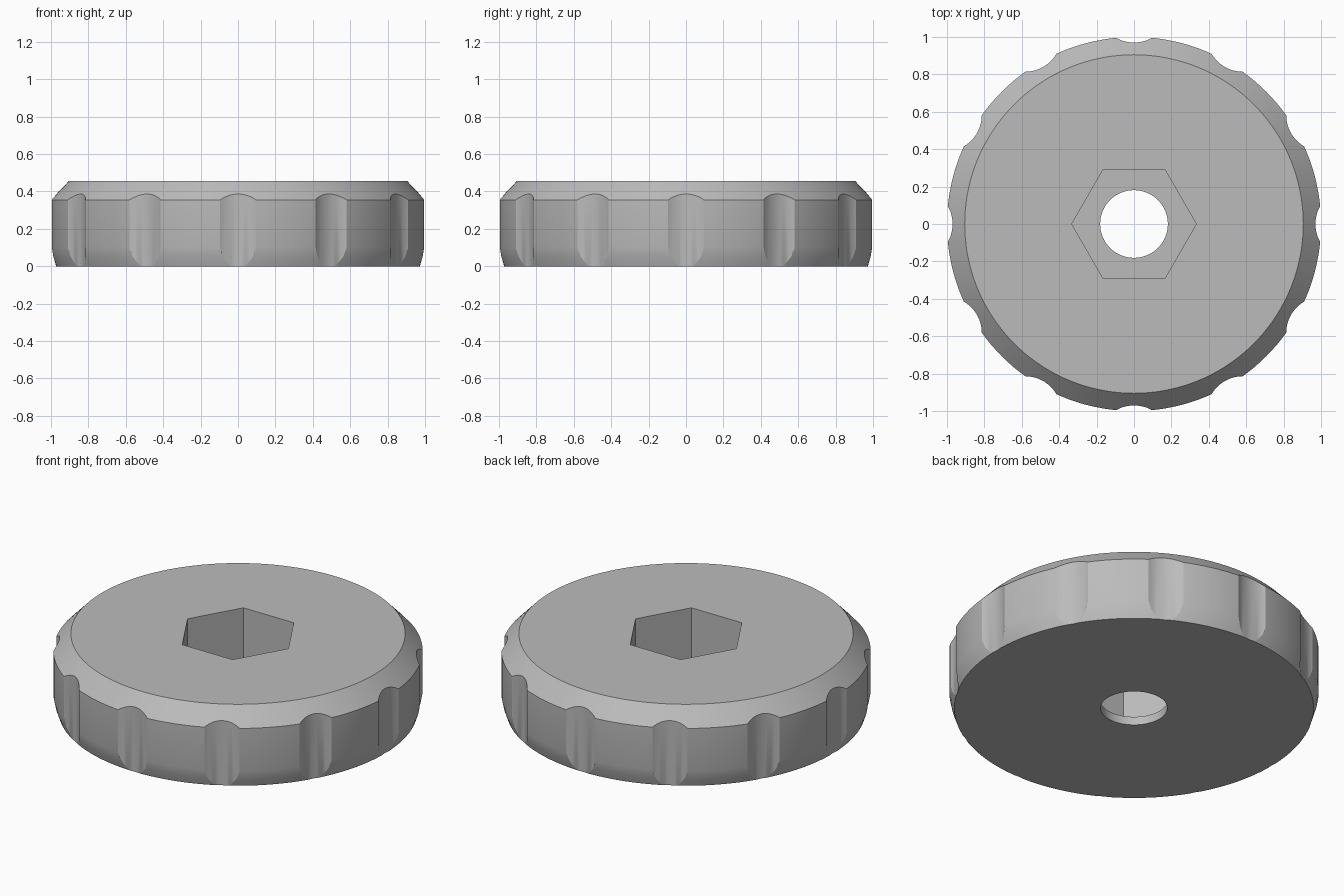
import bpy, bmesh
from math import radians, cos, sin

if "Cube" in bpy.data.objects:
    bpy.data.objects.remove(bpy.data.objects["Cube"], do_unlink=True)

grey = bpy.data.materials.new("plain_grey")
colour = (0.5, 0.5, 0.5, 1)
grey.use_nodes = True
grey.diffuse_color = colour
grey.node_tree.nodes["Principled BSDF"].inputs["Base Color"].default_value = colour


def make_object(name, bm):
    bmesh.ops.recalc_face_normals(bm, faces=bm.faces)
    mesh = bpy.data.meshes.new(name)
    bm.to_mesh(mesh)
    bm.free()
    mesh.materials.append(grey)
    obj = bpy.data.objects.new(name, mesh)
    bpy.context.collection.objects.link(obj)
    return obj


def lathe(name, profile, sides, centre=(0, 0)):
    """Stack of rings (radius, height), capped at both ends."""
    bm = bmesh.new()
    rings = []
    for r, z in profile:
        rings.append([bm.verts.new((centre[0] + r * cos(radians(360 * i / sides)),
                                    centre[1] + r * sin(radians(360 * i / sides)), z))
                      for i in range(sides)])
    for low, high in zip(rings, rings[1:]):
        for i in range(sides):
            j = (i + 1) % sides
            bm.faces.new((low[i], low[j], high[j], high[i]))
    bm.faces.new(rings[0])
    bm.faces.new(rings[-1])
    return make_object(name, bm)


def cut(target, cutter):
    cutter.hide_render = True
    mod = target.modifiers.new("cut", "BOOLEAN")
    mod.operation = "DIFFERENCE"
    mod.solver = "EXACT"
    mod.object = cutter
    bpy.context.view_layer.objects.active = target
    bpy.ops.object.modifier_apply(modifier=mod.name)
    bpy.data.objects.remove(cutter, do_unlink=True)


# Round body: tapered foot, straight grip band, bevelled top
knob = lathe("knob_body", [(0.973, 0), (0.99, 0.05), (1, 0.1), (1, 0.355), (0.905, 0.455)], 144)

# Hexagonal nut pocket and the shaft hole through its floor
cut(knob, lathe("nut_pocket_cutter", [(0.333, 0.05), (0.333, 0.6)], 6))
cut(knob, lathe("shaft_hole_cutter", [(0.181, -0.1), (0.181, 0.2)], 64))

# Twelve finger grooves around the rim
for k in range(12):
    a = radians(30 * k)
    cut(knob, lathe("groove_cutter", [(0.195, -0.1), (0.195, 0.6)], 72,
                    (1.165 * cos(a), 1.165 * sin(a))))

# Smooth curved walls, crisp edges
bpy.ops.object.select_all(action="DESELECT")
knob.select_set(True)
bpy.context.view_layer.objects.active = knob
bpy.ops.object.shade_smooth_by_angle(angle=radians(28))
